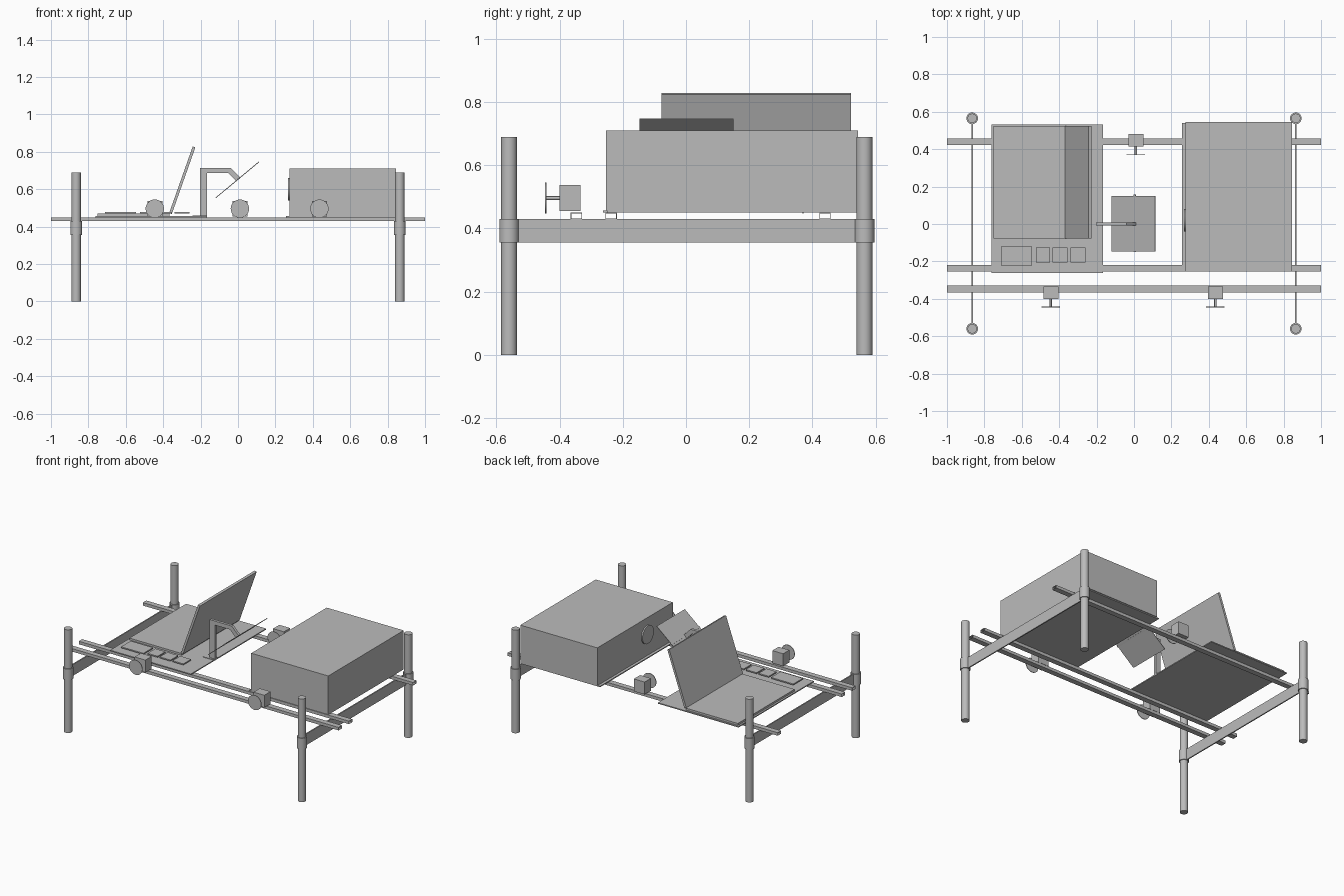
import bpy, bmesh, math
from mathutils import Vector, Matrix

cube = bpy.data.objects.get("Cube")
if cube:
    bpy.data.objects.remove(cube, do_unlink=True)

grey = bpy.data.materials.new("plain grey")
grey.use_nodes = True
COLOUR = (0.5, 0.5, 0.5, 1)
grey.diffuse_color = COLOUR
grey.node_tree.nodes["Principled BSDF"].inputs["Base Color"].default_value = COLOUR


def finish(name, bm):
    bmesh.ops.recalc_face_normals(bm, faces=bm.faces)
    mesh = bpy.data.meshes.new(name)
    bm.to_mesh(mesh)
    bm.free()
    mesh.materials.append(grey)
    obj = bpy.data.objects.new(name, mesh)
    bpy.context.collection.objects.link(obj)
    return obj


def box(name, x, y, z, open_ends=False):
    """Box from (min, max) pairs; may be left open at both x ends."""
    bm = bmesh.new()
    bmesh.ops.create_cube(bm, size=1)
    for v in bm.verts:
        v.co = [r[0] if c < 0 else r[1] for c, r in zip(v.co, (x, y, z))]
    if open_ends:
        bm.normal_update()
        ends = [f for f in bm.faces if abs(f.normal.x) > 0.9]
        bmesh.ops.delete(bm, geom=ends, context='FACES')
    return finish(name, bm)


def cylinder(name, start, end, radius, sides=32):
    a, b = Vector(start), Vector(end)
    bm = bmesh.new()
    turn = (b - a).to_track_quat('Z', 'Y').to_matrix().to_4x4()
    bmesh.ops.create_cone(bm, cap_ends=True, segments=sides, radius1=radius, radius2=radius,
                          depth=(b - a).length, matrix=Matrix.Translation((a + b) / 2) @ turn)
    obj = finish(name, bm)
    bpy.ops.object.select_all(action='DESELECT')
    obj.select_set(True)
    bpy.context.view_layer.objects.active = obj
    bpy.ops.object.shade_smooth_by_angle(angle=math.radians(40))
    return obj


def extrude_xz(name, points, y0, y1):
    """Extrude an outline in the x-z plane along y."""
    bm = bmesh.new()
    face = bm.faces.new([bm.verts.new((x, y0, z)) for x, z in points])
    out = bmesh.ops.extrude_face_region(bm, geom=[face])
    bmesh.ops.translate(bm, vec=(0, y1 - y0, 0),
                        verts=[v for v in out["geom"] if isinstance(v, bmesh.types.BMVert)])
    return finish(name, bm)


def slab(name, a, b, thick, y0, y1):
    """Tilted plate whose x-z centre line runs from a to b."""
    a, b = Vector(a), Vector(b)
    d = (b - a).normalized() * thick / 2
    n = Vector((-d.y, d.x))
    return extrude_xz(name, [a + n, b + n, b - n, a - n], y0, y1)


# Posts, collars and end bars
for side, sx in (("right", -0.865), ("left", 0.865)):
    for end, sy in (("front", -0.56), ("back", 0.565)):
        cylinder(f"{end}_{side}_post", (sx, sy, 0), (sx, sy, 0.69), 0.025)
        cylinder(f"{end}_{side}_collar", (sx, sy, 0.355), (sx, sy, 0.43), 0.031)
    box(f"{side}_end_bar", (sx - 0.004, sx + 0.004), (-0.54, 0.545), (0.355, 0.43))

# Hollow rails
for name, y in (("front_rail", -0.347), ("middle_rail", -0.237), ("back_rail", 0.44)):
    rail = box(name, (-1, 1), (y - 0.018, y + 0.018), (0.43, 0.45), True)
    wall = rail.modifiers.new("wall", 'SOLIDIFY')
    wall.thickness = 0.003
    wall.offset = -1

# Clamp knobs: block, stem and disc
for name, x, y in (("front_right", -0.445, -0.367), ("front_left", 0.435, -0.367),
                   ("back", 0.01, 0.447)):
    box(f"{name}_clamp_block", (x - 0.04, x + 0.04), (y - 0.033, y + 0.033), (0.455, 0.538))
    cylinder(f"{name}_clamp_stem", (x, y - 0.033, 0.496), (x, y - 0.076, 0.496), 0.006, 16)
    cylinder(f"{name}_clamp_disc", (x, y - 0.075, 0.496), (x, y - 0.079, 0.496), 0.049)

# Laptop tray, laptop and pads
box("laptop_tray", (-0.762, -0.165), (-0.263, 0.533), (0.45, 0.457))
box("laptop_base", (-0.75, -0.365), (-0.077, 0.523), (0.457, 0.47))
slab("laptop_lid", (-0.361, 0.47), (-0.235, 0.826), 0.015, -0.077, 0.523)
for i, (x0, x1) in enumerate([(-0.71, -0.545), (-0.525, -0.45), (-0.435, -0.355), (-0.34, -0.26)]):
    low = -0.222 if i == 0 else -0.207
    box(f"pad_{i + 1}", (x0, x1), (low, -0.125 + (0.005 if i == 0 else 0)), (0.47, 0.478))

# Bent arm holding an open tilted plate
box("arm_foot", (-0.243, -0.165), (-0.022, 0.022), (0.455, 0.46))
extrude_xz("arm", [(-0.203, 0.457), (-0.203, 0.714), (-0.04, 0.714), (0.012, 0.662),
                   (-0.01, 0.643), (-0.052, 0.687), (-0.165, 0.687), (-0.165, 0.457)],
           -0.009, 0.009)
slab("tilted_plate", (-0.12, 0.553), (0.113, 0.747), 0.004, -0.147, 0.15)
slab("plate_spine", (0.0, 0.653), (0.009, 0.66), 0.007, -0.15, 0.157)

# Large case with a round lens on its inner side
box("case_tray", (0.257, 0.845), (-0.25, 0.54), (0.45, 0.457))
box("case", (0.275, 0.845), (-0.253, 0.545), (0.457, 0.71))
cylinder("case_lens", (0.266, 0.02, 0.6), (0.276, 0.02, 0.6), 0.06)
